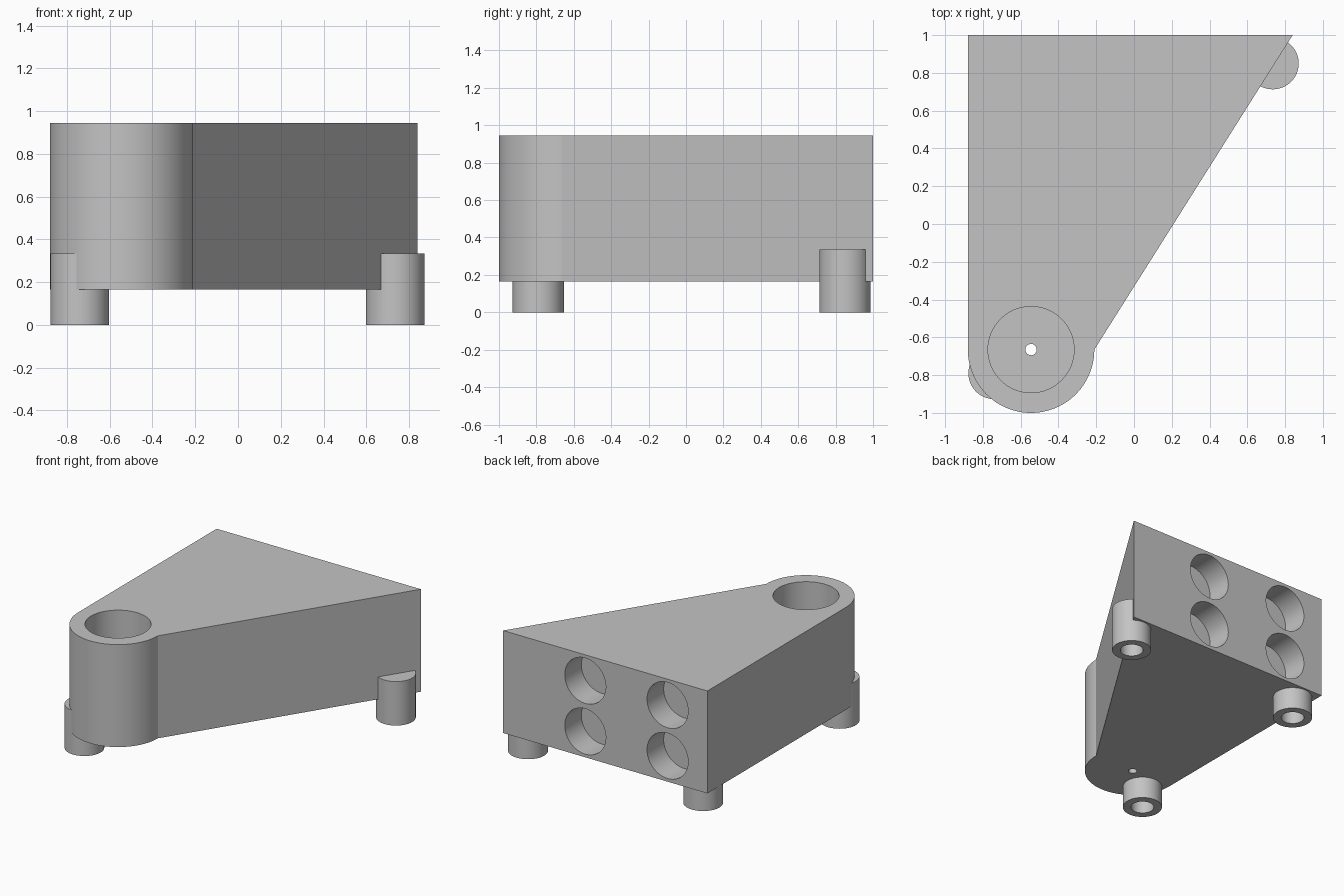
import bpy
import bmesh
import math
from mathutils import Matrix

cube = bpy.data.objects.get("Cube")
if cube:
    bpy.data.objects.remove(cube, do_unlink=True)

grey = bpy.data.materials.new("plain grey")
grey.use_nodes = True
colour = (0.55, 0.55, 0.55, 1)
grey.diffuse_color = colour
grey.node_tree.nodes["Principled BSDF"].inputs["Base Color"].default_value = colour

BOTTOM, TOP = 0.165, 0.945
BOSS = (-0.545, -0.665)
BOSS_RADIUS = 0.335
FEET = [(-0.74, -0.79), (-0.74, 0.85), (0.735, 0.85)]
FOOT_TOP = 0.335


def add_object(name, bm):
    mesh = bpy.data.meshes.new(name)
    bmesh.ops.recalc_face_normals(bm, faces=bm.faces)
    bm.to_mesh(mesh)
    bm.free()
    mesh.materials.append(grey)
    obj = bpy.data.objects.new(name, mesh)
    bpy.context.collection.objects.link(obj)
    return obj


def cylinder(name, x, y, z0, z1, radius, sides=64):
    bm = bmesh.new()
    bmesh.ops.create_cone(bm, cap_ends=True, segments=sides, radius1=radius, radius2=radius,
                          depth=z1 - z0, matrix=Matrix.Translation((x, y, (z0 + z1) / 2)))
    return add_object(name, bm)


def combine(target, tool, operation):
    mod = target.modifiers.new(tool.name, 'BOOLEAN')
    mod.object = tool
    mod.operation = operation
    mod.solver = 'EXACT'
    bpy.context.view_layer.objects.active = target
    bpy.ops.object.modifier_apply(modifier=mod.name)
    bpy.data.objects.remove(tool, do_unlink=True)


# Wedge body with a rounded front end
outline = [(0.84, 1), (-0.88, 1)]
for i in range(49):
    a = math.pi * (1 + i / 48)
    outline.append((BOSS[0] + BOSS_RADIUS * math.cos(a), BOSS[1] + BOSS_RADIUS * math.sin(a)))
bm = bmesh.new()
base = bm.faces.new([bm.verts.new((x, y, BOTTOM)) for x, y in outline])
raised = bmesh.ops.extrude_face_region(bm, geom=[base], use_keep_orig=True)["geom"]
bmesh.ops.translate(bm, vec=(0, 0, TOP - BOTTOM),
                    verts=[v for v in raised if isinstance(v, bmesh.types.BMVert)])
body = add_object("bracket_body", bm)

# Round feet joined to the body
for x, y in FEET:
    combine(body, cylinder("foot", x, y, 0, FOOT_TOP, 0.137), 'UNION')

# Blind holes under the feet
for x, y in FEET:
    combine(body, cylinder("foot_hole", x, y, -0.1, 0.2, 0.08, 48), 'DIFFERENCE')

# Deep socket in the rounded end, with a small hole through its floor
combine(body, cylinder("socket", *BOSS, FOOT_TOP, 1.1, 0.228), 'DIFFERENCE')
combine(body, cylinder("pin_hole", *BOSS, 0, 0.6, 0.03, 24), 'DIFFERENCE')

# Four shallow round pockets in the back
for x in (-0.545, 0.148):
    for z in (0.362, 0.748):
        pocket = cylinder("pocket", 0, 0, -0.2, 0.2, 0.173)
        pocket.data.transform(Matrix.Translation((x, 1, z)) @ Matrix.Rotation(math.pi / 2, 4, 'X'))
        combine(body, pocket, 'DIFFERENCE')

# Smooth round walls, crisp edges
bpy.ops.object.select_all(action='DESELECT')
body.select_set(True)
bpy.context.view_layer.objects.active = body
bpy.ops.object.shade_smooth_by_angle(angle=math.radians(25))
